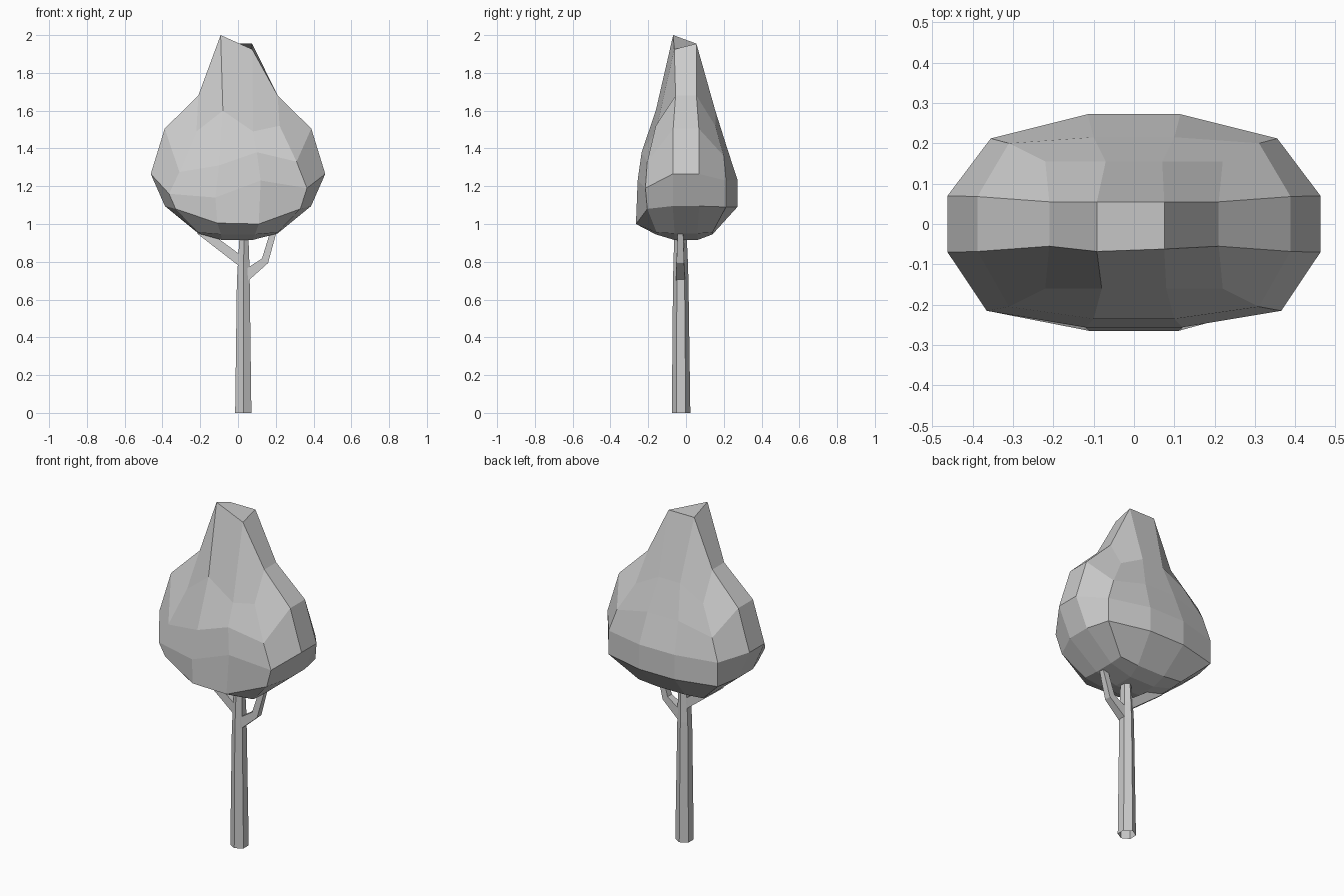
import bpy, bmesh, math
from mathutils import Vector

if "Cube" in bpy.data.objects:
    bpy.data.objects.remove(bpy.data.objects["Cube"])


def make_object(name, bm):
    bmesh.ops.recalc_face_normals(bm, faces=bm.faces)
    me = bpy.data.meshes.new(name)
    bm.to_mesh(me)
    bm.free()
    ob = bpy.data.objects.new(name, me)
    bpy.context.collection.objects.link(ob)
    return ob


def loft(name, rings, cap_start=True, cap_end=True):
    bm = bmesh.new()
    vs = [[bm.verts.new(p) for p in r] for r in rings]
    n = len(vs[0])
    for a, b in zip(vs, vs[1:]):
        for i in range(n):
            j = (i + 1) % n
            bm.faces.new((a[i], a[j], b[j], b[i]))
    if cap_start:
        bm.faces.new(vs[0])
    if cap_end:
        bm.faces.new(vs[-1])
    return make_object(name, bm)


# Crown: rounded-box rings of 12 points, closed by a 3x3 grid at each end
def ring(side, corner_f, corner_b, front, back):
    sx, sy, sz = side
    cx, cy, czl, czr = corner_f
    dx, dy, dz = corner_b
    fx, fy, fzl, fzr = front
    bx, by, bz = back
    return [(sx, -sy, sz), (sx, sy, sz), (dx, dy, dz), (bx, by, bz),
            (-bx, by, bz), (-dx, dy, dz), (-sx, sy, sz), (-sx, -sy, sz),
            (-cx, cy, czl), (-fx, fy, fzl), (fx, fy, fzr), (cx, cy, czr)]


crown_rings = [
    ring((.21, .055, 1.68), (.22, -.16, 1.49, 1.52), (.22, .155, 1.52),
         (.08, -.16, 1.60, 1.49), (.07, .155, 1.60)),
    ring((.388, .068, 1.505), (.31, -.205, 1.275, 1.33), (.31, .20, 1.36),
         (.10, -.235, 1.31, 1.38), (.10, .215, 1.41)),
    ring((.462, .07, 1.265), (.365, -.215, 1.16, 1.19), (.355, .212, 1.23),
         (.12, -.256, 1.14, 1.23), (.115, .272, 1.235)),
    ring((.387, .07, 1.095), (.33, -.205, 1.08, 1.08), (.355, .212, 1.09),
         (.11, -.265, 1.005, 1.0), (.115, .272, 1.09)),
    ring((.21, .06, .95), (.21, -.155, .955, .955), (.21, .14, .955),
         (.09, -.16, .945, .945), (.09, .14, .945)),
]
top = [(.075, -.062, 1.925), (.075, .055, 1.955), (-.092, .055, 1.955), (-.092, -.068, 2.0)]
bottom = [(.075, -.06, .915), (.075, .06, .915), (-.085, .06, .915), (-.085, -.06, .915)]

bm = bmesh.new()
vs = [[bm.verts.new(p) for p in r] for r in crown_rings]
for a, b in zip(vs, vs[1:]):
    for i in range(12):
        j = (i + 1) % 12
        bm.faces.new((a[i], a[j], b[j], b[i]))
for quad, r in ((top, vs[0]), (bottom, vs[-1])):
    q = [bm.verts.new(p) for p in quad]
    bm.faces.new(q)
    for k in range(4):
        i = 3 * k
        bm.faces.new((r[i], r[i + 1], q[(k + 1) % 4], q[k]))
        bm.faces.new((r[i - 2], r[i - 1], r[i], q[k]))
make_object("crown", bm)


# Trunk: tapered hexagonal tube, open at the foot
def hexagon(x, y, z, rx, ry):
    return [(x + rx * math.cos(math.radians(30 + 60 * i)) / math.cos(math.pi / 6),
             y + ry * math.sin(math.radians(30 + 60 * i)), z) for i in range(6)]


loft("trunk", [hexagon(.028, -.026, 0, .043, .049),
               hexagon(.028, -.028, .70, .034, .041),
               hexagon(.030, -.028, .80, .030, .038),
               hexagon(.032, -.030, .97, .022, .032)], cap_start=False)


# Branches: four-sided tubes following a short path in the xz plane
def branch(name, path):
    rings = []
    for x, z, wx, wz, ry in path:
        rings.append([(x + wx, -.03 - ry, z + wz), (x + wx, -.03 + ry, z + wz),
                      (x - wx, -.03 + ry, z - wz), (x - wx, -.03 - ry, z - wz)])
    loft(name, rings)


branch("left_branch", [(.025, .795, .0, .032, .024), (-.005, .818, .008, .026, .022),
                       (-.20, .965, .016, .016, .014)])
branch("right_branch", [(.035, .72, -.005, .032, .024), (.06, .74, -.006, .03, .024),
                        (.143, .805, -.016, .012, .02), (.195, .985, -.015, .005, .014)])
